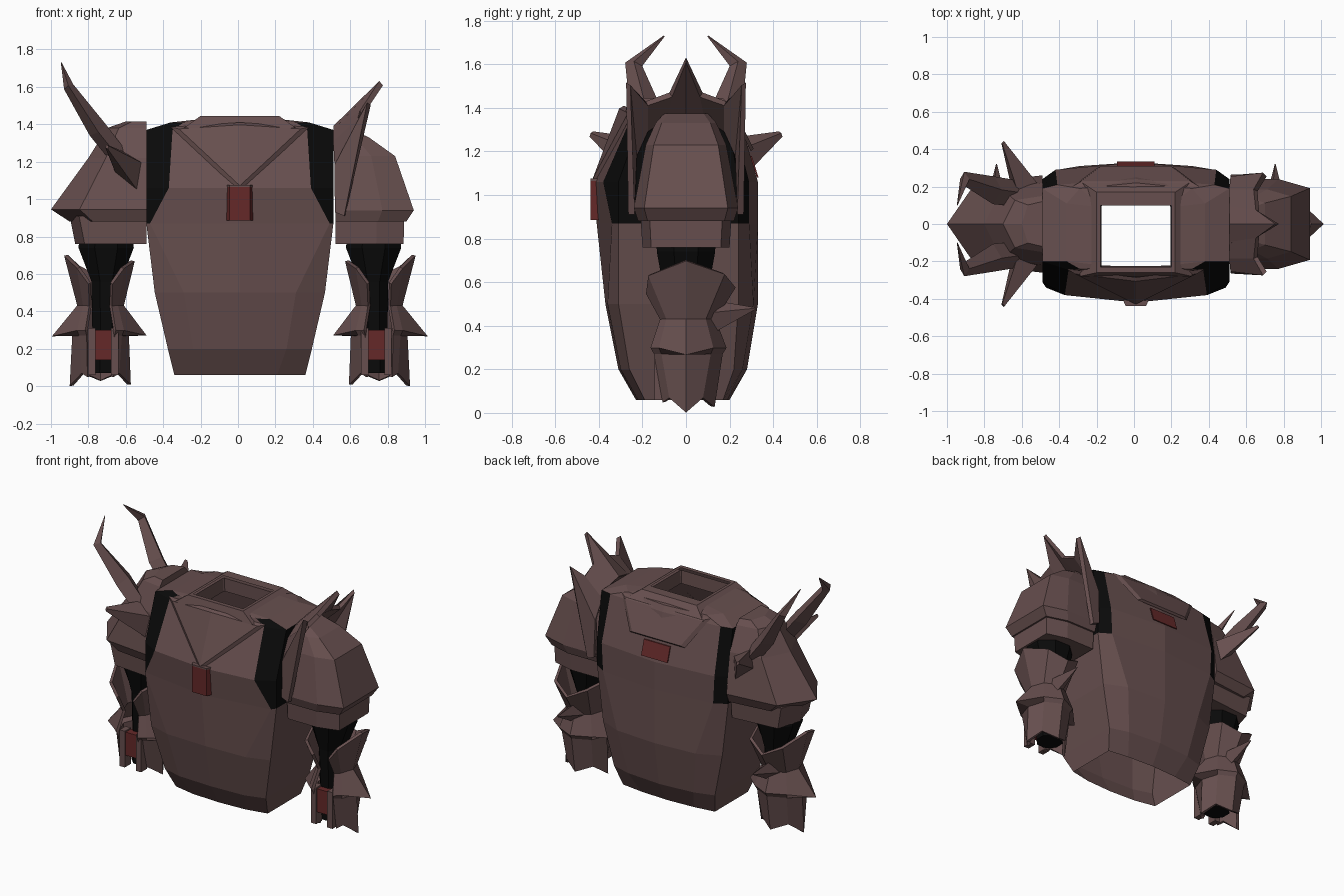
import bpy, bmesh, math
from mathutils import Vector

if "Cube" in bpy.data.objects:
    bpy.data.objects.remove(bpy.data.objects["Cube"])

CX = 0.01  # centre line of the torso


def material(name, rgb):
    m = bpy.data.materials.new(name)
    m.diffuse_color = (*rgb, 1)
    m.use_nodes = True
    m.node_tree.nodes["Principled BSDF"].inputs["Base Color"].default_value = m.diffuse_color
    return m


BROWN = material("dull_brown_plate", (0.135, 0.078, 0.077))
BLACK = material("black_cloth", (0.003, 0.003, 0.003))
RED = material("dark_red", (0.13, 0.022, 0.022))


def build(name, verts, faces, mats, rule=None, thick=0):
    me = bpy.data.meshes.new(name)
    me.from_pydata([tuple(v) for v in verts], [], faces)
    bm = bmesh.new()
    bm.from_mesh(me)
    bmesh.ops.recalc_face_normals(bm, faces=bm.faces)
    bm.to_mesh(me)
    bm.free()
    for m in mats:
        me.materials.append(m)
    if rule:
        for p in me.polygons:
            p.material_index = rule(p.center)
    ob = bpy.data.objects.new(name, me)
    bpy.context.collection.objects.link(ob)
    if thick:
        mod = ob.modifiers.new("thickness", 'SOLIDIFY')
        mod.thickness = thick
        mod.offset = 0
    return ob


def loft(name, rings, mats, closed=True, caps=(True, True), **kw):
    """Skin a list of equal-length point rings."""
    n = len(rings[0])
    verts = [p for r in rings for p in r]
    faces = []
    for i in range(len(rings) - 1):
        for j in range(n if closed else n - 1):
            k = (j + 1) % n
            faces.append((i * n + j, i * n + k, (i + 1) * n + k, (i + 1) * n + j))
    if caps[0]:
        faces.append(tuple(range(n)))
    if caps[1]:
        faces.append(tuple(range(len(verts) - n, len(verts))))
    return build(name, verts, faces, mats, **kw)


def box(name, lo, hi, mat):
    rings = [[(lo[0], lo[1], z), (hi[0], lo[1], z), (hi[0], hi[1], z), (lo[0], hi[1], z)]
             for z in (lo[2], hi[2])]
    return loft(name, rings, [mat])


def horn(name, path, radii):
    """Four-sided tapering spike along a path."""
    path = [Vector(p) for p in path]
    rings = []
    for i, (p, r) in enumerate(zip(path, radii)):
        d = (path[min(i + 1, len(path) - 1)] - path[max(i - 1, 0)]).normalized()
        u = d.cross(Vector((1, 0, 0.3))).normalized()
        v = d.cross(u)
        rings.append([p + r * (u * math.cos(a) + v * 0.7 * math.sin(a))
                      for a in (0, math.pi / 2, math.pi, 1.5 * math.pi)])
    return loft(name, rings, [BROWN])


# Torso shell: open at the bottom, neck hole at the top, black around the shoulders
def torso_ring(z, a, w, b, yf, ya, ys, yt, yb, yc):
    half = [(a, ya), (w, ys), (w, yt), (b, yb)]
    pts = [(0, yf)] + half + [(0, yc)] + [(-x, y) for x, y in reversed(half)]
    return [(CX + x, y, z) for x, y in pts]


def torso_colour(c):
    if c.z > 1.375:  # shoulder tops: black only at the front
        return int(abs(c.x - CX) > .36 and c.y < -.08)
    return int(c.z > .88 and abs(c.x - CX) > .37)


torso = [
    (.06, .20, .35, .20, -.23, -.22, -.19, .17, .19, .20),
    (.20, .25, .385, .25, -.31, -.30, -.26, .22, .26, .28),
    (.50, .30, .455, .30, -.37, -.36, -.31, .24, .31, .33),
    (.87, .48, .50, .42, -.41, -.34, -.31, .24, .29, .33),
    (1.06, .38, .50, .43, -.42, -.38, -.31, .24, .29, .33),
    (1.37, .36, .50, .42, -.275, -.245, -.20, .19, .21, .24),
    (1.41, .30, .37, .30, -.26, -.24, -.20, .11, .19, .22),
    (1.43, .185, .19, .185, -.23, -.23, -.22, .09, .10, .10),
    (1.34, .18, .185, .18, -.225, -.225, -.22, .09, .10, .10)]
loft("torso", [torso_ring(*t) for t in torso], [BROWN, BLACK], caps=(False, False), rule=torso_colour)


# Raised collar plates, front V and back flap
def plate(name, pts, dy):
    outer = [Vector((CX + x, y, z)) for x, y, z in pts]
    mid = sum(outer, Vector()) / len(outer)
    inner = [mid + (p - mid) * .88 + Vector((0, dy, 0)) for p in outer]
    loft(name, [outer, inner], [BROWN], caps=(False, False))
    build(name + "_face", inner, [(0, 1, 3), (1, 2, 3)], [BROWN])


plate("front_collar", [(-.37, -.24, 1.385), (0, -.425, 1.04), (.37, -.24, 1.385), (0, -.285, 1.41)], -.02)
plate("back_collar", [(-.34, .20, 1.40), (-.21, .298, 1.20), (.21, .298, 1.20), (.34, .20, 1.40)], .018)
loft("neck_rim", [[(CX + s * w, y, z) for s, w, y in
                   ((-1, w, yf), (1, w, yf), (1, w, yb), (-1, w, yb))]
                  for z, w, yf, yb in ((1.38, .30, -.28, .23), (1.445, .21, -.26, .17),
                                       (1.445, .19, -.23, .10))], [BROWN], caps=(False, False))

# Red chest clasp with chamfered sides, brown cap above it, red back plate
for name, z0, z1, mat in (("chest_clasp", .885, 1.065, RED), ("clasp_cap", 1.065, 1.075, BROWN)):
    loft(name, [[(CX + x, y, z) for x, y in ((-.08, -.38), (-.055, -.438), (.055, -.438), (.08, -.38))]
                for z in (z0, z1)], [mat])
loft("back_plate", [[(CX + x, y + d, z) for x, y, z in
                     ((-.1, .325, 1.08), (.1, .325, 1.08), (.1, .294, 1.18), (-.1, .294, 1.18))]
                    for d in (0, .008)], [RED])

# Arms, bracers and wrist plates, mirrored
ANG = [-62, -42, 0, 42, 90, 138, 180, 222, 242]
OUT, INN = 2, 6


def bracer_ring(s, z, r, tips, dr, dz, ky=1.1):
    ring = []
    for i, a in enumerate(ANG):
        t = tips.get(i, 0)
        rr, t_rad = r + dr * t, math.radians(a)
        ring.append((CX + s * (.745 + rr * math.cos(t_rad)), rr * ky * math.sin(t_rad), z + dz * t))
    return ring


for s, side in ((1, "right"), (-1, "left")):
    rings = []
    for z, rx, ry in ((.92, .14, .15), (.74, .16, .145), (.56, .085, .11), (.30, .08, .10), (.07, .09, .09)):
        rings.append([(CX + s * (.715 + rx * math.cos(a)), ry * math.sin(a), z)
                      for a in [math.pi / 4 * (k + .5) for k in range(8)]])
    loft(side + "_arm", rings, [BLACK])
    crown = {1: .55, 2: 1, 3: .6, 4: .2, 5: .6, 6: .8, 7: .55}
    flare = {OUT: 1, INN: .85}
    hem = {OUT: 1, INN: .9, 4: .6, 0: .3, 8: .3}
    rings = [bracer_ring(s, .55, .125, crown, .06, .15, 1.6),
             bracer_ring(s, .43, .115, {}, 0, 0),
             bracer_ring(s, .30, .16, flare, .09, -.03),
             bracer_ring(s, .275, .145, {}, 0, 0),
             bracer_ring(s, .07, .125, hem, .03, -.068, .85)]
    loft(side + "_bracer", rings, [BROWN], closed=False, caps=(False, False), thick=.02)
    horn(side + "_elbow_spike", [(CX + s * .745, .09, .44), (CX + s * .745, .32, .48)], (.09, .004))
    box(side + "_wrist_plate", (CX + s * .73 - .042, -.135, .14), (CX + s * .73 + .042, -.08, .30), RED)
    for d in (-1, 1):
        x = CX + s * .73 + d * .062
        box(side + "_wrist_guard", (x - .02, -.145, .06), (x + .02, -.08, .31), BROWN)


# Right pauldron: rounded dome, lower tier, three-pointed crest
def dome_ring(z, xi, xo, hy):
    half = [(xi, hy), (xi + (xo - xi) * .6, hy), (xo, hy * .8)]
    return [(x, -y, z) for x, y in half] + [(x, y, z) for x, y in reversed(half)]


loft("right_pauldron", [dome_ring(*t) for t in
     ((.88, .52, .90, .22), (.94, .52, .94, .24), (1.23, .52, .84, .185),
      (1.33, .52, .70, .14), (1.375, .52, .60, .10))], [BROWN])
loft("right_lower_tier", [dome_ring(*t) for t in
     ((.76, .52, .885, .20), (.92, .52, .89, .21))], [BROWN])


def mirrored(half):
    return [(x, -y, z) for x, y, z in reversed(half[1:])] + half


base = mirrored([(.52, 0, 1.38), (.52, .09, 1.36), (.52, .18, 1.30), (.52, .24, 1.18), (.52, .25, .93)])
tips = mirrored([(.765, 0, 1.62), (.66, .07, 1.46), (.65, .18, 1.42), (.70, .265, 1.51), (.57, .25, .91)])
loft("right_crest", [base, tips], [BROWN], closed=False, caps=(False, False), thick=.03)


# Left pauldron: pointed dome, lower tier, horns and side spikes
def point_ring(z, xo, hy):
    xm = -.49 - (xo - .49) * .7
    return [(-.49, -hy, z), (xm, -hy * .85, z), (-xo, 0, z), (xm, hy * .85, z), (-.49, hy, z)]


loft("left_pauldron", [point_ring(*t) for t in
     ((.88, .90, .23), (.945, 1.0, .26), (1.22, .80, .22), (1.38, .70, .15), (1.415, .60, .12))], [BROWN])
loft("left_lower_tier", [[(-.49, -h, z), (-xo, -h * .85, z), (-xo - .05, 0, z), (-xo, h * .85, z), (-.49, h, z)]
     for z, xo, h in ((.76, .82, .20), (.91, .85, .21))], [BROWN])
for m, where in ((-1, "front"), (1, "back")):
    horn(where + "_horn", [(-.60, m * .16, 1.18), (-.75, m * .18, 1.37), (-.905, m * .24, 1.60),
                           (-.945, m * .10, 1.73)], (.07, .075, .04, .003))
    horn(where + "_side_spike", [(-.56, m * .15, 1.14), (-.70, m * .435, 1.28)], (.13, .015))
